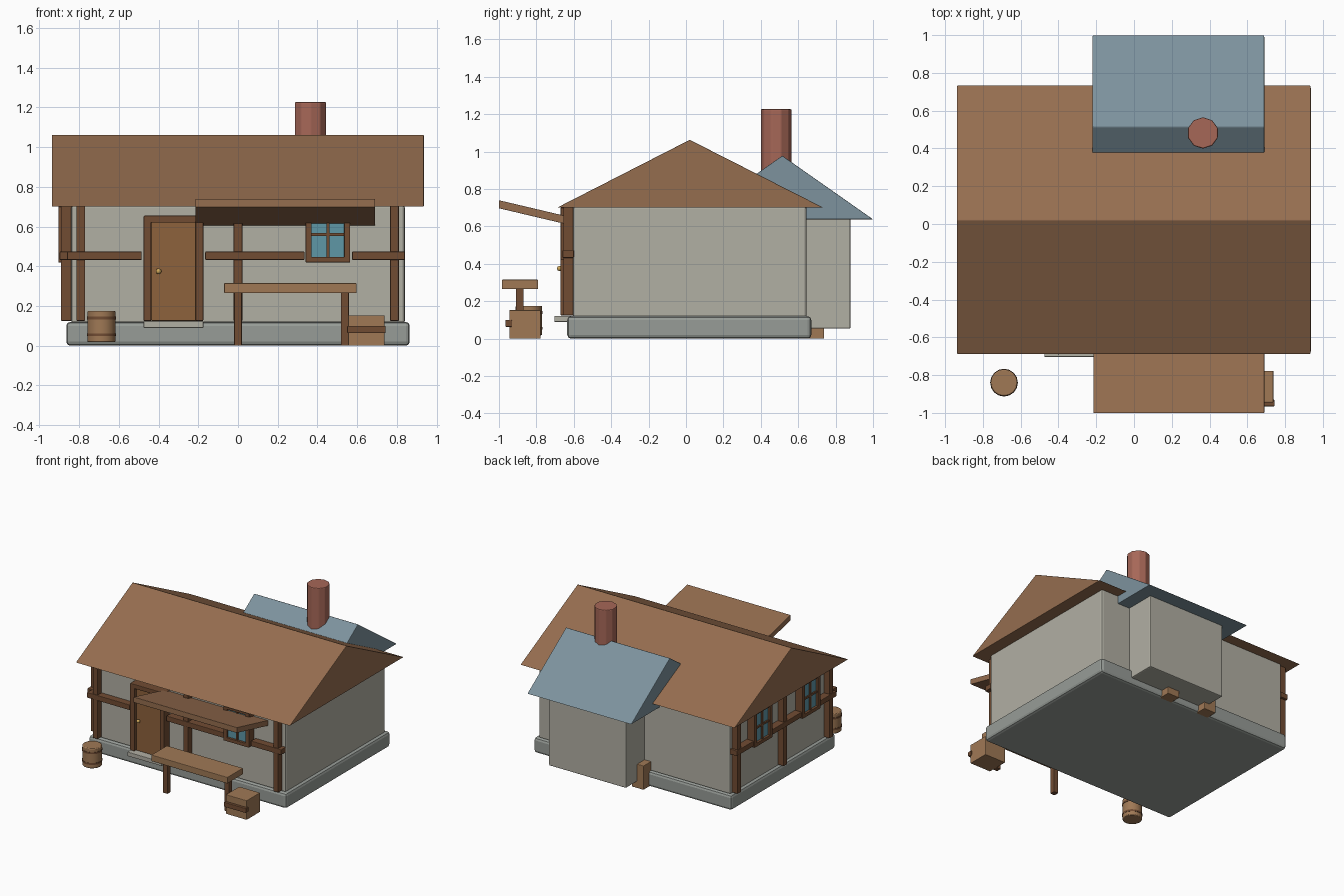
import bpy, bmesh, math
from mathutils import Vector

if "Cube" in bpy.data.objects:
    bpy.data.objects.remove(bpy.data.objects["Cube"])


def material(name, r, g, b):
    m = bpy.data.materials.new(name)
    m.diffuse_color = [(c / 255) ** 2.2 for c in (r, g, b)] + [1]
    m.use_nodes = True
    m.node_tree.nodes["Principled BSDF"].inputs["Base Color"].default_value = m.diffuse_color
    return m


PLASTER = material("plaster", 176, 174, 162)
STONE = material("stone", 150, 155, 150)
ROOF = material("roof_brown", 148, 109, 80)
SLATE = material("slate_blue", 124, 145, 156)
TIMBER = material("timber", 112, 77, 54)
DOOR = material("door_wood", 140, 98, 62)
WOOD = material("light_wood", 158, 120, 86)
BRICK = material("brick", 165, 103, 88)
GLASS = material("glass", 95, 150, 165)
BRASS = material("brass", 205, 165, 90)


def finish(ob, mat, bevel=0.0):
    ob.data.materials.append(mat)
    if bevel:
        mod = ob.modifiers.new("bevel", "BEVEL")
        mod.width, mod.segments, mod.limit_method = bevel, 2, "ANGLE"
    return ob


def box(name, x, y, z, mat, bevel=0.004):
    """Box from (min, max) ranges on each axis."""
    me = bpy.data.meshes.new(name)
    bm = bmesh.new()
    bmesh.ops.create_cube(bm, size=1)
    for v in bm.verts:
        v.co = Vector([r[0] if c < 0 else r[1] for c, r in zip(v.co, (x, y, z))])
    bm.to_mesh(me)
    bm.free()
    ob = bpy.data.objects.new(name, me)
    bpy.context.collection.objects.link(ob)
    return finish(ob, mat, bevel)


def extrude_x(name, profile, x0, x1, mat, bevel=0.004):
    """Extrude a (y, z) profile along x."""
    me = bpy.data.meshes.new(name)
    bm = bmesh.new()
    face = bm.faces.new([bm.verts.new((x0, y, z)) for y, z in profile])
    new = bmesh.ops.extrude_face_region(bm, geom=[face])["geom"]
    bmesh.ops.translate(bm, vec=(x1 - x0, 0, 0),
                        verts=[g for g in new if isinstance(g, bmesh.types.BMVert)])
    bmesh.ops.recalc_face_normals(bm, faces=bm.faces)
    bm.to_mesh(me)
    bm.free()
    ob = bpy.data.objects.new(name, me)
    bpy.context.collection.objects.link(ob)
    return finish(ob, mat, bevel)


def cylinder(name, x, y, r, z0, z1, sides, mat, bevel=0.004):
    bpy.ops.mesh.primitive_cylinder_add(vertices=sides, radius=r, depth=z1 - z0,
                                        location=(x, y, (z0 + z1) / 2))
    ob = bpy.context.object
    ob.name = name
    return finish(ob, mat, bevel)


# Stone base, main walls and rear wing
box("foundation", (-.865, .865), (-.635, .67), (0, .12), STONE, .02)
box("main_walls", (-.84, .84), (-.605, .645), (.11, .71), PLASTER, .015)
box("rear_wing_walls", (-.09, .585), (.5, .88), (.053, .66), PLASTER, .008)
for i, x in enumerate((-.145, .195)):
    box(f"wing_support_{i}", (x, x + .105), (.58, .738), (0, .19), WOOD)

# Roofs
extrude_x("main_roof", [(-.69, .70), (.735, .70), (.02, 1.063)], -.938, .936, ROOF)
extrude_x("rear_wing_roof", [(.03, .638), (1.0, .638), (.515, .978)], -.22, .69, SLATE)
extrude_x("awning", [(-1.0, .74), (-.61, .648), (-.61, .605), (-1.0, .697)], -.215, .69, ROOF, .002)

# Chimney
cylinder("chimney", .365, .482, .083, .65, 1.227, 10, BRICK, .006)

# Timber frame on the front and the left side
for i, x in enumerate((-.792, 0, .788)):
    box(f"front_post_{i}", (x - .022, x + .022), (-.655, -.6), (.125, .705), TIMBER)
for i, (a, b) in enumerate(((-.86, -.485), (-.165, .335), (.575, .84))):
    box(f"front_rail_{i}", (a, b), (-.66, -.6), (.432, .474), TIMBER)
for i, y in enumerate((-.545, .03, .605)):
    box(f"side_post_{i}", (-.892, -.835), (y - .022, y + .022), (.125, .705), TIMBER)
for i, (a, b) in enumerate(((-.6, -.39), (-.165, .21), (.435, .645))):
    box(f"side_rail_{i}", (-.898, -.835), (a, b), (.432, .474), TIMBER)


# Windows, built facing front and turned for the side wall
def window(name, loc, turn):
    parts = [("glass", (-.085, .085), (-.04, .01), (-.12, .12), GLASS),
             ("jamb_left", (-.112, -.082), (-.058, .01), (-.14, .14), TIMBER),
             ("jamb_right", (.082, .112), (-.058, .01), (-.14, .14), TIMBER),
             ("sill", (-.112, .112), (-.058, .01), (-.14, -.112), TIMBER),
             ("head", (-.112, .112), (-.058, .01), (.112, .14), TIMBER),
             ("mullion", (-.008, .008), (-.05, .01), (-.12, .12), TIMBER),
             ("crossbar", (-.09, .09), (-.05, .01), (-.008, .008), TIMBER)]
    for part, x, y, z, mat in parts:
        ob = box(f"{name}_{part}", x, y, z, mat, .002)
        ob.location = loc
        ob.rotation_euler.z = turn


window("front_window", (.453, -.612, .56), 0)
window("side_window_a", (-.847, .322, .56), -math.pi / 2)
window("side_window_b", (-.847, -.278, .56), -math.pi / 2)

# Door with frame, knob and step
box("door", (-.437, -.207), (-.65, -.6), (.125, .625), DOOR)
for name, x in (("left", -.475), ("right", -.213)):
    box(f"door_jamb_{name}", (x, x + .038), (-.672, -.6), (.125, .655), TIMBER)
box("door_lintel", (-.475, -.175), (-.672, -.6), (.62, .655), TIMBER)
bpy.ops.mesh.primitive_uv_sphere_add(segments=12, ring_count=8, radius=.014,
                                     location=(-.4, -.676, .375))
bpy.context.object.name = "door_knob"
finish(bpy.context.object, BRASS)
bpy.ops.object.shade_smooth_by_angle()
box("door_step", (-.475, -.175), (-.703, -.6), (.09, .122), PLASTER, .002)

# Bench
box("bench_seat", (-.07, .597), (-.985, -.79), (.265, .315), WOOD)
for i, x in enumerate((0, .538)):
    box(f"bench_leg_{i}", (x - .02, x + .02), (-.91, -.868), (0, .27), TIMBER)

# Crate with strap
box("crate", (.555, .738), (-.945, -.777), (0, .153), WOOD)
box("crate_strap", (.55, .744), (-.965, -.93), (.063, .1), TIMBER)

# Barrel with hoops
cylinder("barrel", -.688, -.84, .071, .018, .175, 16, WOOD, .006)
bpy.ops.object.shade_smooth_by_angle()
for i, z in enumerate((.055, .14)):
    cylinder(f"barrel_hoop_{i}", -.688, -.84, .0735, z - .007, z + .007, 16, TIMBER, 0)
    bpy.ops.object.shade_smooth_by_angle()
